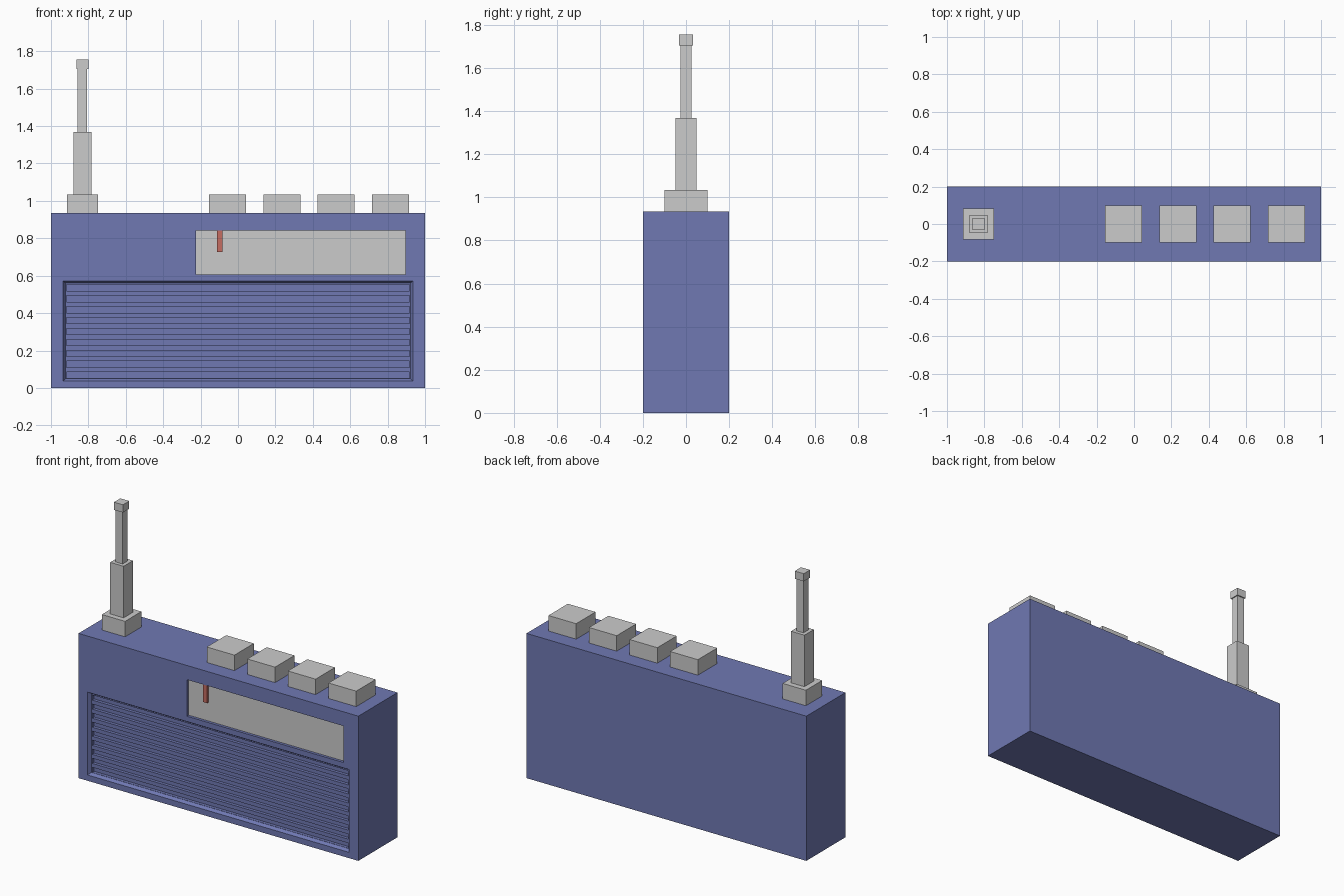
import bpy

if "Cube" in bpy.data.objects:
    bpy.data.objects.remove(bpy.data.objects["Cube"])


def make_material(name, color):
    mat = bpy.data.materials.new(name)
    mat.diffuse_color = (*color, 1)
    mat.use_nodes = True
    mat.node_tree.nodes["Principled BSDF"].inputs["Base Color"].default_value = mat.diffuse_color
    return mat


BLUE = make_material("blue", (0.16, 0.19, 0.45))
RED = make_material("red", (0.56, 0.15, 0.12))
FACES = [(0, 1, 3, 2), (4, 6, 7, 5), (0, 4, 5, 1), (2, 3, 7, 6), (0, 2, 6, 4), (1, 5, 7, 3)]


def boxes(name, spans, mat=None, front_grow=0.0):
    """One object of boxes (x0, x1, y0, y1, z0, z1); front_grow widens the -y end."""
    verts, faces = [], []
    for x0, x1, y0, y1, z0, z1 in spans:
        base = len(verts)
        for x, sx in ((x0, -1), (x1, 1)):
            for y, g in ((y0, front_grow), (y1, 0)):
                for z, sz in ((z0, -1), (z1, 1)):
                    verts.append((x + sx * g, y, z + sz * g))
        faces += [tuple(base + i for i in f) for f in FACES]
    mesh = bpy.data.meshes.new(name)
    mesh.from_pydata(verts, [], faces)
    if mat:
        mesh.materials.append(mat)
    obj = bpy.data.objects.new(name, mesh)
    bpy.context.collection.objects.link(obj)
    return obj


def cut(target, cutter):
    cutter.hide_render = True
    mod = target.modifiers.new("cut", "BOOLEAN")
    mod.operation = "DIFFERENCE"
    mod.solver = "EXACT"
    mod.object = cutter
    bpy.context.view_layer.objects.active = target
    bpy.ops.object.modifier_apply(modifier=mod.name)
    bpy.data.objects.remove(cutter)


TOP = 0.935
FRONT = -0.2

# Case with dial window, sloped grille recess and speaker slots
case = boxes("case", [(-1, 1, FRONT, 0.2, 0, TOP)], BLUE)
cut(case, boxes("dial_cutter", [(-0.225, 0.895, -0.25, -0.18, 0.607, 0.843)], BLUE))
# the cutter extends past the front, so its slope is extrapolated there
cut(case, boxes("grille_cutter", [(-0.922, 0.922, -0.22, -0.18, 0.05, 0.56)], BLUE, 0.025))
slots = []
for i in range(9):
    z = 0.068 + i * 0.0584
    slots.append((-0.916, 0.916, -0.25, -0.16, z - 0.0165, z + 0.0165))
cut(case, boxes("slot_cutter", slots, BLUE))

# Tuning dial and pointer
boxes("dial_plate", [(-0.225, 0.895, -0.182, -0.17, 0.607, 0.843)])
boxes("dial_pointer", [(-0.113, -0.084, -0.195, -0.175, 0.727, 0.843)], RED)

# Push buttons
for i in range(4):
    x = -0.055 + i * 0.29
    boxes(f"button_{i + 1}", [(x - 0.099, x + 0.099, -0.099, 0.099, TOP, 1.035)])

# Telescopic antenna: foot, lower tube, upper tube, tip
AX = -0.832
for name, r, z0, z1 in (("antenna_foot", 0.083, TOP, 1.035),
                        ("antenna_lower", 0.048, 1.035, 1.368),
                        ("antenna_upper", 0.025, 1.368, 1.705),
                        ("antenna_tip", 0.032, 1.705, 1.755)):
    boxes(name, [(AX - r, AX + r, -r, r, z0, z1)])
